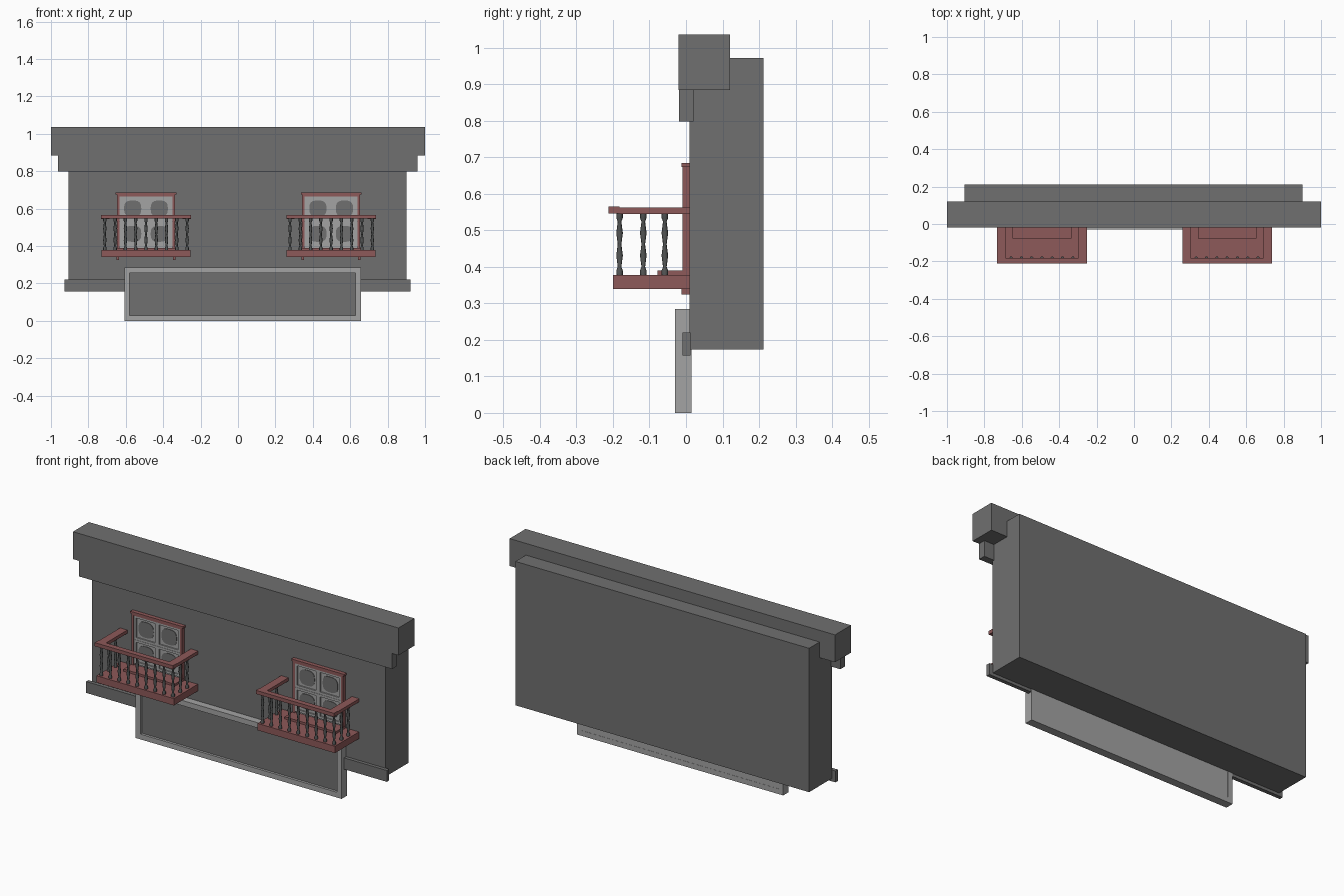
import bpy, bmesh, math

if "Cube" in bpy.data.objects:
    bpy.data.objects.remove(bpy.data.objects["Cube"], do_unlink=True)


def material(name, color):
    m = bpy.data.materials.new(name)
    m.use_nodes = True
    m.diffuse_color = (*color, 1)
    m.node_tree.nodes["Principled BSDF"].inputs["Base Color"].default_value = (*color, 1)
    return m


STONE = material("dark grey stone", (0.16, 0.16, 0.16))
RED = material("dusty red wood", (0.27, 0.1, 0.1))
PALE = material("pale grey paint", (0.37, 0.37, 0.37))
IRON = material("dark iron", (0.085, 0.09, 0.09))


def finish(name, bm, mat):
    bmesh.ops.recalc_face_normals(bm, faces=bm.faces)
    me = bpy.data.meshes.new(name)
    bm.to_mesh(me)
    bm.free()
    me.materials.append(mat)
    ob = bpy.data.objects.new(name, me)
    bpy.context.scene.collection.objects.link(ob)
    return ob


def add_box(bm, x, y, z):
    verts = bmesh.ops.create_cube(bm, size=1)["verts"]
    for v in verts:
        for i, (lo, hi) in enumerate((x, y, z)):
            v.co[i] = (lo + hi) / 2 + v.co[i] * (hi - lo)


def boxes(name, mat, *parts):
    bm = bmesh.new()
    for p in parts:
        add_box(bm, *p)
    return finish(name, bm, mat)


def frame_parts(x, y, z, w):
    # four bars around a rectangle
    return [((x[0], x[0] + w), y, z), ((x[1] - w, x[1]), y, z),
            ((x[0] + w, x[1] - w), y, (z[0], z[0] + w)),
            ((x[0] + w, x[1] - w), y, (z[1] - w, z[1]))]


def rounded_pane(bm, cx, cz, rx, rz, y, depth, n=24):
    # squarish oval plate
    def soft(t):
        return math.copysign(abs(t) ** 0.7, t)
    ring = [bm.verts.new((cx + rx * soft(math.cos(a)), y, cz + rz * soft(math.sin(a))))
            for a in (2 * math.pi * i / n for i in range(n))]
    face = bm.faces.new(ring)
    ext = bmesh.ops.extrude_face_region(bm, geom=[face])
    for v in ext["geom"]:
        if isinstance(v, bmesh.types.BMVert):
            v.co.y += depth


def add_baluster(bm, x, y, z0, z1, n=8):
    # turned post: (height fraction, radius)
    profile = [(0, .009), (.08, .009), (.14, .005), (.32, .009), (.5, .005),
               (.68, .009), (.86, .005), (.92, .009), (1, .009)]
    rings = []
    for t, r in profile:
        rings.append([bm.verts.new((x + r * math.cos(2 * math.pi * i / n),
                                    y + r * math.sin(2 * math.pi * i / n),
                                    z0 + t * (z1 - z0))) for i in range(n)])
    for a, b in zip(rings, rings[1:]):
        for i in range(n):
            bm.faces.new((a[i], a[(i + 1) % n], b[(i + 1) % n], b[i]))
    bm.faces.new(rings[0][::-1])
    bm.faces.new(rings[-1])


# Facade
boxes("wall", STONE, ((-.905, .9), (.01, .212), (.173, .972)))
boxes("upper_cornice", STONE, ((-1, 1), (-.02, .12), (.885, 1.037)))
boxes("lower_cornice", STONE, ((-.963, .96), (-.019, .02), (.798, .885)))
boxes("base_trim", STONE, ((-.927, .921), (-.009, .012), (.157, .22)))

# Blank sign board with a raised border
SX, SZ = (-.608, .658), (0, .285)
boxes("sign_border", PALE, *frame_parts(SX, (-.03, .015), SZ, .029))
boxes("sign_back", PALE, ((SX[0] + .02, SX[1] - .02), (-.01, .014), (.02, .265)))
boxes("sign_panel", STONE, ((SX[0] + .029, SX[1] - .029), (-.016, -.009), (.029, .256)))

for side, cx in (("right", -.492), ("left", .498)):
    def span(a, b):
        return (cx + a, cx + b)

    # Window surround with ears and feet
    surround = frame_parts(span(-.155, .155), (-.01, .012), (.34, .678), .013)
    surround.append((span(-.162, .162), (-.012, .012), (.674, .685)))
    for s in (-.151, .151):
        surround.append((span(s - .007, s + .007), (-.012, .012), (.324, .342)))
    boxes(side + "_window_surround", RED, *surround)

    # Window sashes: backing, bars, dark glass
    boxes(side + "_window_panel", PALE, (span(-.143, .143), (-.001, .012), (.375, .668)))
    bars = []
    for s in (-.071, .071):
        for z in (.465, .6):
            bars += frame_parts(span(s - .071, s + .071), (-.008, .002),
                                (z - .067, z + .067), .013)
    boxes(side + "_window_sashes", PALE, *bars)
    bm = bmesh.new()
    for s in (-.071, .071):
        for z in (.465, .6):
            rounded_pane(bm, cx + s, z, .046, .043, -.004, .005)
    finish(side + "_window_glass", bm, STONE)

    # Balcony floor and doorstep
    boxes(side + "_balcony_floor", RED, (span(-.238, .238), (-.2, .011), (.34, .378)))
    boxes(side + "_doorstep", RED, (span(-.157, .157), (-.078, .011), (.378, .39)))

    # Handrail on three sides
    boxes(side + "_handrail", RED,
          (span(-.24, .24), (-.212, -.182), (.546, .566)),
          (span(-.24, -.195), (-.182, .011), (.545, .563)),
          (span(.195, .24), (-.182, .011), (.545, .563)))

    # Balusters along the front and both sides
    bm = bmesh.new()
    for i in range(9):
        add_baluster(bm, cx - .22 + .055 * i, -.182, .376, .548)
    for s in (-.22, .22):
        for y in (-.117, -.058):
            add_baluster(bm, cx + s, y, .376, .548)
    posts = finish(side + "_balusters", bm, IRON)
    bpy.ops.object.select_all(action="DESELECT")
    posts.select_set(True)
    bpy.context.view_layer.objects.active = posts
    bpy.ops.object.shade_smooth_by_angle(angle=math.radians(50))
